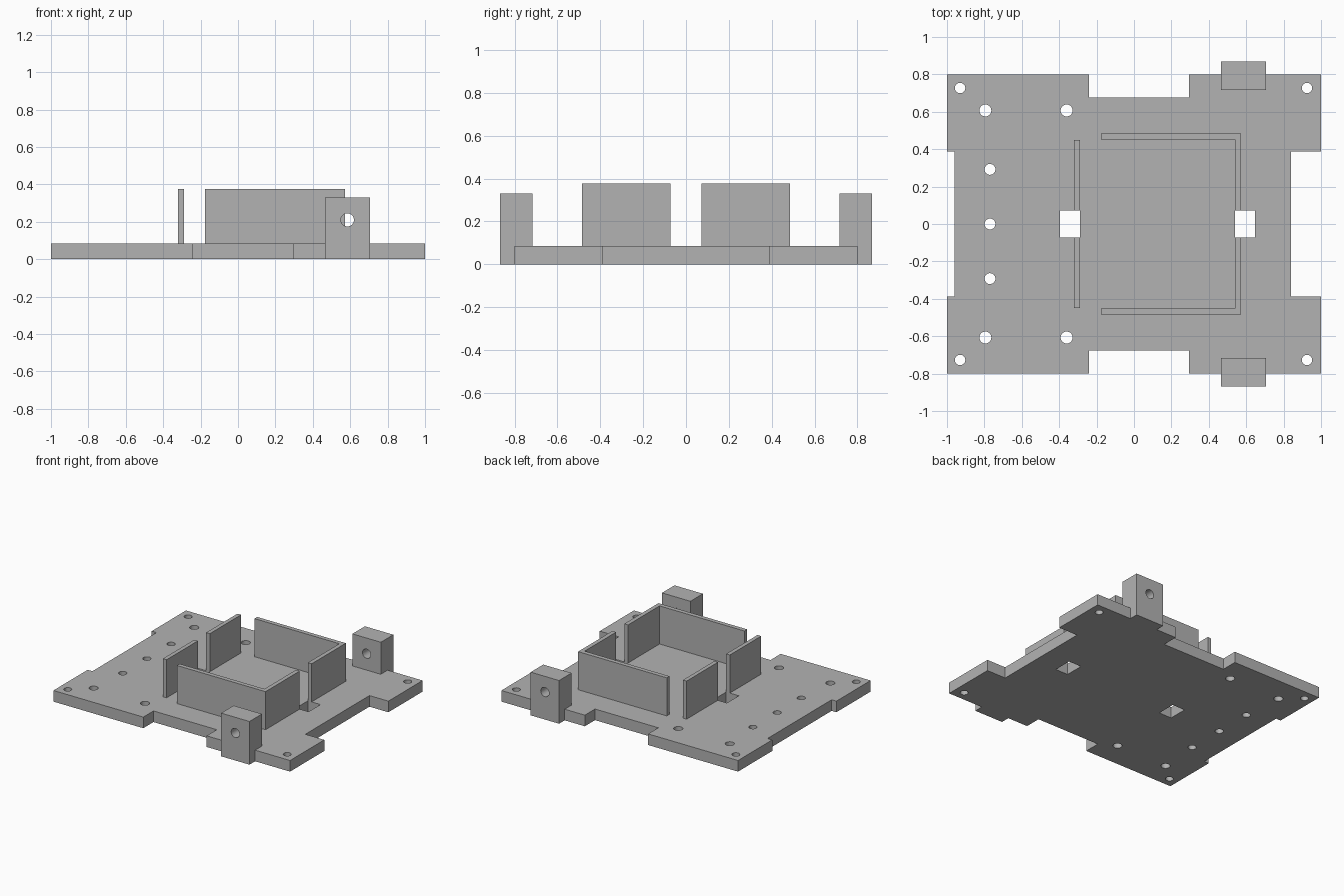
import bpy
import bmesh
from math import cos, sin, pi, radians
from mathutils import Matrix

cube = bpy.data.objects.get("Cube")
if cube:
    bpy.data.objects.remove(cube, do_unlink=True)

GREY = (0.45, 0.45, 0.45, 1.0)
mat = bpy.data.materials.new("plain grey")
mat.use_nodes = True
mat.diffuse_color = GREY
mat.node_tree.nodes["Principled BSDF"].inputs["Base Color"].default_value = GREY

PLATE_TOP = 0.085
WALL_TOP = 0.376
LUG_TOP = 0.33
SLOT = 0.072      # half width of the gap between the walls


def rect(x0, x1, y0, y1):
    return [(x0, y0), (x1, y0), (x1, y1), (x0, y1)]


def circle(x, y, r, sides=40):
    return [(x + r * cos(2 * pi * i / sides), y + r * sin(2 * pi * i / sides))
            for i in range(sides)]


def extrude(name, loops, low, high, matrix=Matrix()):
    """Solid from closed 2D loops (inner loops become holes)."""
    curve = bpy.data.curves.new(name, "CURVE")
    curve.dimensions = "2D"
    curve.fill_mode = "BOTH"
    curve.extrude = (high - low) / 2
    for loop in loops:
        spline = curve.splines.new("POLY")
        spline.points.add(len(loop) - 1)
        for point, (x, y) in zip(spline.points, loop):
            point.co = (x, y, 0, 1)
        spline.use_cyclic_u = True
        spline.use_smooth = False
    temp = bpy.data.objects.new(name + "_outline", curve)
    bpy.context.collection.objects.link(temp)
    depsgraph = bpy.context.evaluated_depsgraph_get()
    mesh = bpy.data.meshes.new_from_object(temp.evaluated_get(depsgraph))
    bpy.data.objects.remove(temp, do_unlink=True)
    bpy.data.curves.remove(curve)

    # Weld caps to sides and place the solid
    bm = bmesh.new()
    bm.from_mesh(mesh)
    bmesh.ops.remove_doubles(bm, verts=bm.verts, dist=1e-5)
    bm.transform(matrix @ Matrix.Translation((0, 0, (low + high) / 2)))
    bmesh.ops.recalc_face_normals(bm, faces=bm.faces)
    for face in bm.faces:
        face.smooth = False
        face.material_index = 0
    bm.to_mesh(mesh)
    bm.free()
    mesh.name = name
    mesh.materials.clear()
    mesh.materials.append(mat)
    obj = bpy.data.objects.new(name, mesh)
    bpy.context.collection.objects.link(obj)
    return obj


# Base plate: notched outline, mirrored front to back, seated around the lugs
half = [(0.84, 0.387), (1, 0.387), (1, 0.8), (0.705, 0.8), (0.705, 0.717),
        (0.465, 0.717), (0.465, 0.8), (0.295, 0.8), (0.295, 0.677),
        (-0.24, 0.677), (-0.24, 0.8), (-1, 0.8), (-1, 0.387), (-0.96, 0.387)]
outline = half + [(x, -y) for x, y in reversed(half)]

# Screw holes and the two wire slots
holes = [circle(-0.77, 0, 0.029)]
for side in (1, -1):
    holes += [circle(x, side * y, r) for x, y, r in (
        (-0.93, 0.727, 0.028), (0.925, 0.727, 0.028), (-0.795, 0.607, 0.032),
        (-0.36, 0.607, 0.032), (-0.77, 0.292, 0.029))]
slots = [rect(-0.396, -0.289, -SLOT, SLOT), rect(0.54, 0.647, -SLOT, SLOT)]
extrude("base_plate", [outline] + holes + slots, 0, PLATE_TOP)

# Enclosure walls and pierced lugs, one set per side
upright = Matrix.Rotation(radians(90), 4, "X")   # profile drawn in x and z
for label, side in (("back", 1), ("front", -1)):
    corner = [(-0.177, 0.452), (0.54, 0.452), (0.54, SLOT),
              (0.572, SLOT), (0.572, 0.485), (-0.177, 0.485)]
    extrude(label + "_corner_wall", [[(x, side * y) for x, y in corner]],
            PLATE_TOP, WALL_TOP)
    extrude(label + "_end_wall",
            [rect(-0.32, -0.289, *sorted((side * SLOT, side * 0.45)))],
            PLATE_TOP, WALL_TOP)
    near, far = sorted((-side * 0.717, -side * 0.868))
    extrude(label + "_lug",
            [rect(0.465, 0.705, 0, LUG_TOP), circle(0.585, 0.21, 0.035)],
            near, far, upright)
